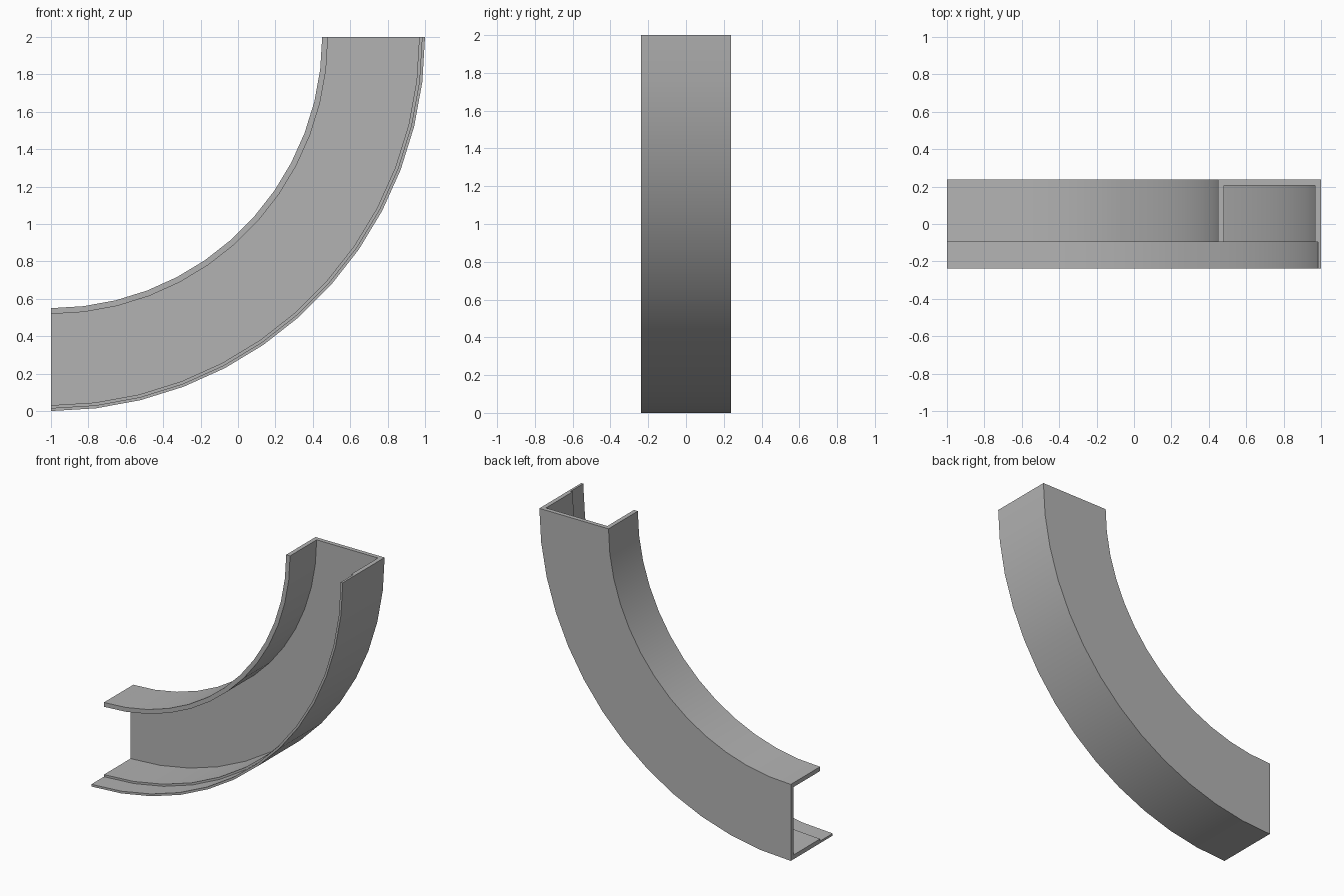
import bpy
import bmesh
from math import pi, sin, cos, radians

if "Cube" in bpy.data.objects:
    bpy.data.objects.remove(bpy.data.objects["Cube"], do_unlink=True)

SEGMENTS = 13
INNER, OUTER = 1.45, 2.0      # bend radii
BACK, FRONT = 0.238, -0.238   # channel depth
WALL = 0.031
STEP = -0.095                 # where the short flange ends and the lip begins
LIP = 0.016

# Channel cross-section as (radius, depth)
section = [
    (INNER, BACK), (OUTER, BACK),
    (OUTER, FRONT), (OUTER - LIP, FRONT),
    (OUTER - LIP, STEP), (OUTER - WALL, STEP),
    (OUTER - WALL, BACK - WALL), (INNER + WALL, BACK - WALL),
    (INNER + WALL, STEP), (INNER, STEP),
]

# Sweep the section through a quarter turn
bm = bmesh.new()
rings = []
for i in range(SEGMENTS + 1):
    a = pi / 2 * i / SEGMENTS
    rings.append([bm.verts.new((r * sin(a) - 1, y, 2 - r * cos(a))) for r, y in section])
n = len(section)
for a, b in zip(rings, rings[1:]):
    for j in range(n):
        k = (j + 1) % n
        bm.faces.new((a[j], a[k], b[k], b[j]))
# End caps
bm.faces.new(rings[0])
bm.faces.new(rings[-1])
bmesh.ops.recalc_face_normals(bm, faces=bm.faces)

mesh = bpy.data.meshes.new("curved_channel")
bm.to_mesh(mesh)
bm.free()
channel = bpy.data.objects.new("curved_channel", mesh)
bpy.context.collection.objects.link(channel)

# Plain grey finish
grey = bpy.data.materials.new("plain_grey")
grey.use_nodes = True
color = (0.45, 0.45, 0.45, 1)
grey.diffuse_color = color
grey.node_tree.nodes["Principled BSDF"].inputs["Base Color"].default_value = color
mesh.materials.append(grey)

# Smooth along the bend, sharp at the corners
bpy.ops.object.select_all(action="DESELECT")
channel.select_set(True)
bpy.context.view_layer.objects.active = channel
bpy.ops.object.shade_smooth_by_angle(angle=radians(30))
